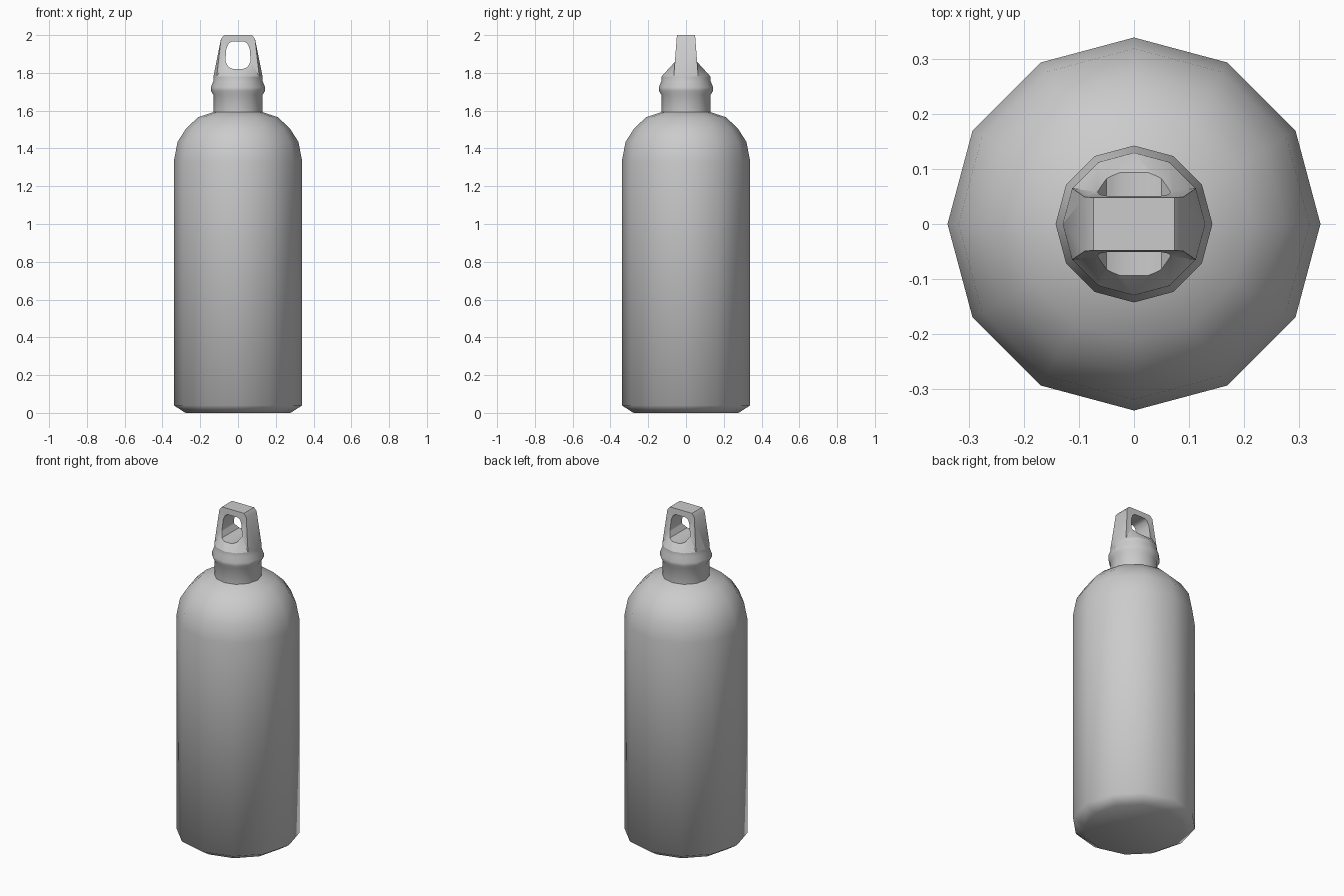
import bpy, bmesh
from math import sin, cos, pi, radians

if "Cube" in bpy.data.objects:
    bpy.data.objects.remove(bpy.data.objects["Cube"])

SIDES = 12


def ring(r, z):
    return [(r * cos(2 * pi * i / SIDES), r * sin(2 * pi * i / SIDES), z) for i in range(SIDES)]


def add_object(name, bm):
    bmesh.ops.recalc_face_normals(bm, faces=bm.faces)
    mesh = bpy.data.meshes.new(name)
    bm.to_mesh(mesh)
    bm.free()
    obj = bpy.data.objects.new(name, mesh)
    bpy.context.collection.objects.link(obj)
    return obj


def lathe(name, profile):
    bm = bmesh.new()
    rings = [[bm.verts.new(p) for p in ring(r, z)] for r, z in profile]
    bm.faces.new(rings[0])
    for a, b in zip(rings, rings[1:]):
        for i in range(SIDES):
            j = (i + 1) % SIDES
            bm.faces.new((a[i], a[j], b[j], b[i]))
    return add_object(name, bm)


def hull(name, points):
    bm = bmesh.new()
    for p in points:
        bm.verts.new(p)
    bmesh.ops.convex_hull(bm, input=bm.verts[:])
    bmesh.ops.dissolve_limit(bm, angle_limit=radians(1), verts=bm.verts[:], edges=bm.edges[:])
    return add_object(name, bm)


def corners(x, y, z):
    return [(sx * x, sy * y, z) for sx in (-1, 1) for sy in (-1, 1)]


def select(obj):
    bpy.ops.object.select_all(action='DESELECT')
    obj.select_set(True)
    bpy.context.view_layer.objects.active = obj


def boolean(obj, other, operation):
    select(obj)
    mod = obj.modifiers.new("boolean", 'BOOLEAN')
    mod.operation, mod.object, mod.solver = operation, other, 'EXACT'
    bpy.ops.object.modifier_apply(modifier=mod.name)
    bpy.data.objects.remove(other)


def smooth(obj, degrees):
    select(obj)
    bpy.ops.object.shade_smooth_by_angle(angle=radians(degrees))


# Bottle body with bevelled base and rounded shoulder
body = lathe("bottle_body", [(.278, 0), (.34, .04), (.34, 1.33), (.32, 1.435),
                             (.275, 1.505), (.212, 1.565), (.13, 1.592)])
smooth(body, 60)

# Neck with raised collar
neck = lathe("neck_collar", [(.131, 1.58), (.131, 1.685), (.143, 1.705),
                             (.143, 1.725), (.131, 1.755), (.13, 1.78)])
smooth(neck, 60)

# Cap loop: tapered block plus sloping humps front and back
cap = hull("cap_loop", corners(.1126, .065, 1.78) + [(-.13, 0, 1.78), (.13, 0, 1.78)]
           + corners(.09, .0495, 1.98) + corners(.074, .048, 2.0))
hump = hull("cap_hump", ring(.13, 1.78) + corners(.07, .058, 1.86))
boolean(cap, hump, 'UNION')

# Finger hole through the cap
half = [(.025, 1.82), (.05, 1.831), (.067, 1.86), (.062, 1.927), (.05, 1.955), (.035, 1.965)]
outline = half + [(-x, z) for x, z in reversed(half)]
hole = hull("hole_cutter", [(x, y, z) for y in (-.3, .3) for x, z in outline])
hole.hide_render = True
boolean(cap, hole, 'DIFFERENCE')
smooth(cap, 35)
